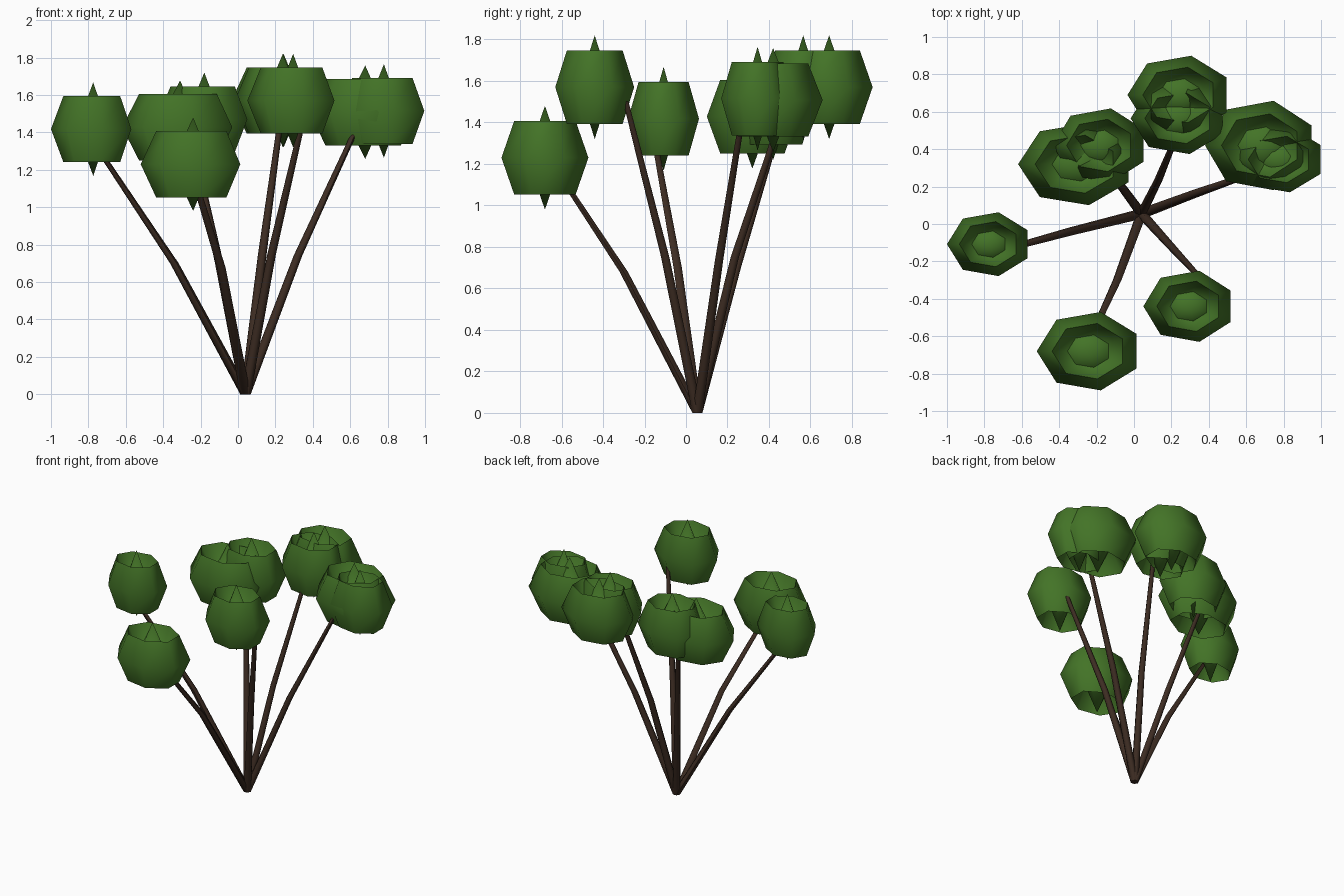
import bpy, bmesh, math
from mathutils import Vector

if "Cube" in bpy.data.objects:
    bpy.data.objects.remove(bpy.data.objects["Cube"])


def material(name, rgb):
    m = bpy.data.materials.new(name)
    m.diffuse_color = (*rgb, 1)
    m.use_nodes = True
    m.node_tree.nodes["Principled BSDF"].inputs["Base Color"].default_value = m.diffuse_color
    return m


LEAF = material("leaf green", (0.056, 0.172, 0.020))
BARK = material("dark bark", (0.046, 0.025, 0.016))


def finish(bm, name, mat):
    mesh = bpy.data.meshes.new(name)
    bm.to_mesh(mesh)
    bm.free()
    mesh.materials.append(mat)
    for p in mesh.polygons:
        p.use_smooth = True
    mesh.set_sharp_from_angle(angle=math.radians(65))
    obj = bpy.data.objects.new(name, mesh)
    bpy.context.collection.objects.link(obj)


def ring(bm, centre, rx, ry, sides, start=0.0):
    return [bm.verts.new((centre[0] + rx * math.cos(start + math.tau * i / sides),
                          centre[1] + ry * math.sin(start + math.tau * i / sides),
                          centre[2])) for i in range(sides)]


def bridge(bm, low, high):
    n = len(low)
    for i in range(n):
        j = (i + 1) % n
        bm.faces.new((low[i], low[j], high[j], high[i]))


def leaf_clump(name, centre, rx, ry, rz=0.25):
    # seven-sided ball; each end is a funnel whose tip pokes out of the other end
    bm = bmesh.new()
    c, k = Vector(centre), math.sqrt(0.5)
    rings = [ring(bm, c + Vector((0, 0, h * rz)), rx * s, ry * s, 7, math.pi)
             for h, s in ((-k, k), (0, 1), (k, k))]
    bridge(bm, rings[0], rings[1])
    bridge(bm, rings[1], rings[2])
    top_tip = bm.verts.new(c + Vector((0, 0, rz)))
    bottom_tip = bm.verts.new(c - Vector((0, 0, rz)))
    for i in range(7):
        j = (i + 1) % 7
        bm.faces.new((rings[2][i], rings[2][j], bottom_tip))
        bm.faces.new((rings[0][j], rings[0][i], top_tip))
    finish(bm, name, LEAF)


def stem(name, mid, end):
    # tapered stem with one slight bend, starting at the shared root
    bm = bmesh.new()
    path = [((0.04, 0.055, 0), 0.028), (mid, 0.023), (end, 0.015)]
    rings = [ring(bm, p, r, r, 6) for p, r in path]
    bridge(bm, rings[0], rings[1])
    bridge(bm, rings[1], rings[2])
    bm.faces.new(rings[0][::-1])
    bm.faces.new(rings[2])
    finish(bm, name, BARK)


# Leaf clumps: centre, x radius, y radius
clumps = [
    ("leaf_clump_left", (-0.774, -0.108, 1.418), 0.226, 0.175),
    ("leaf_clump_front", (-0.24, -0.68, 1.23), 0.28, 0.215),
    ("leaf_clump_front_right", (0.295, -0.44, 1.57), 0.245, 0.195),
    ("leaf_clump_right_large", (0.68, 0.42, 1.508), 0.30, 0.245),
    ("leaf_clump_right_small", (0.78, 0.345, 1.515), 0.24, 0.18),
    ("leaf_clump_back_large", (0.244, 0.69, 1.57), 0.279, 0.215),
    ("leaf_clump_back_small", (0.24, 0.565, 1.57), 0.258, 0.196),
    ("leaf_clump_back_left_large", (-0.31, 0.32, 1.428), 0.31, 0.225),
    ("leaf_clump_back_left_small", (-0.18, 0.42, 1.47), 0.255, 0.203),
]
for c in clumps:
    leaf_clump(*c)

# Stems: bend point, end point
stems = [
    ("stem_left", (-0.34, -0.04, 0.70), (-0.78, -0.16, 1.36)),
    ("stem_front", (-0.09, -0.30, 0.68), (-0.26, -0.67, 1.24)),
    ("stem_front_right", (0.18, -0.10, 0.75), (0.355, -0.29, 1.50)),
    ("stem_right", (0.32, 0.16, 0.74), (0.66, 0.28, 1.48)),
    ("stem_back", (0.13, 0.235, 0.75), (0.235, 0.49, 1.52)),
    ("stem_back_left", (-0.10, 0.245, 0.70), (-0.25, 0.45, 1.38)),
]
for s in stems:
    stem(*s)
